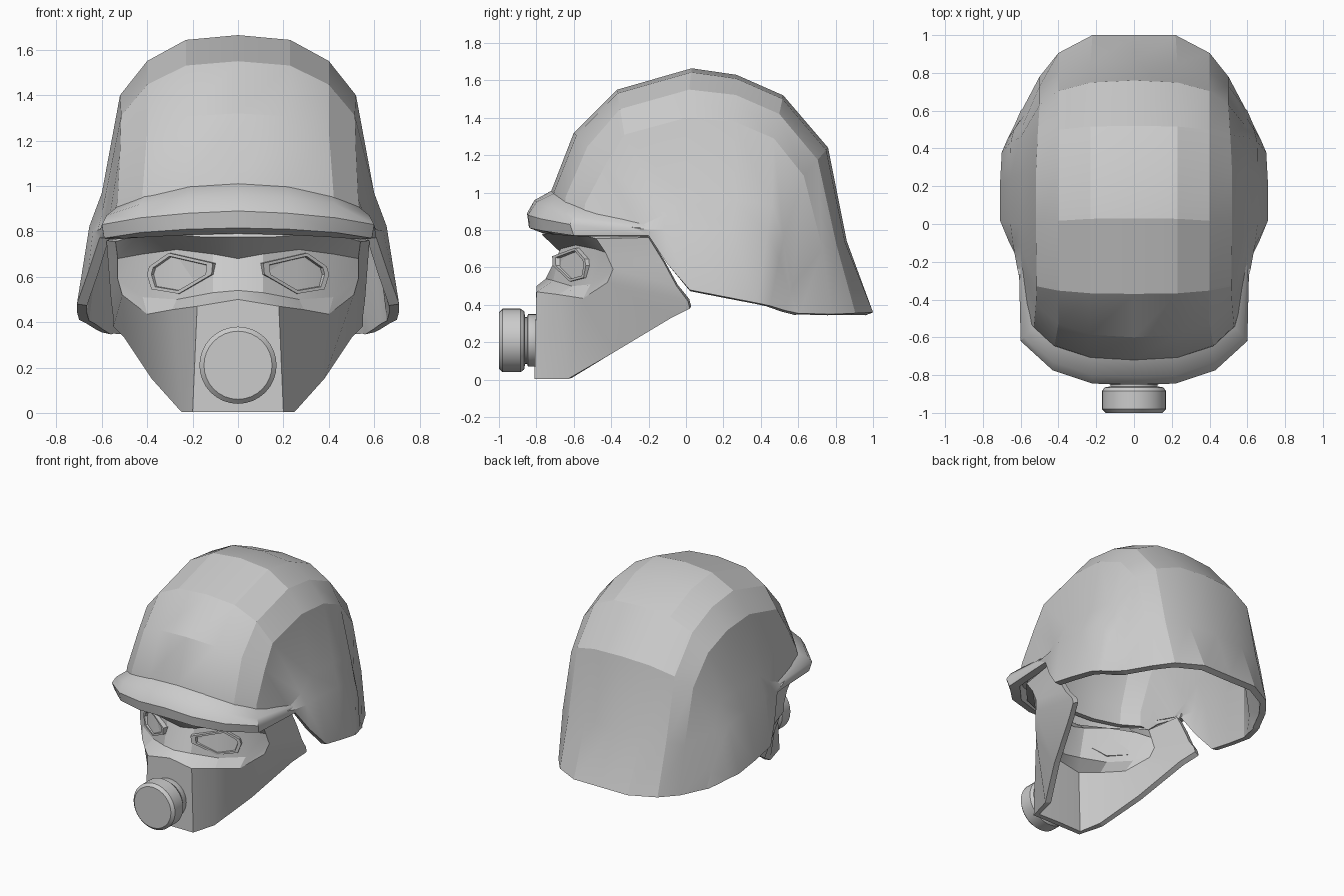
import bpy, bmesh, math
from mathutils import Vector

if "Cube" in bpy.data.objects:
    bpy.data.objects.remove(bpy.data.objects["Cube"])


def finish(name, bm, solid=0.0, angle=28):
    bmesh.ops.remove_doubles(bm, verts=bm.verts, dist=0.0005)
    bmesh.ops.dissolve_degenerate(bm, dist=0.0005, edges=bm.edges)
    bmesh.ops.recalc_face_normals(bm, faces=bm.faces)
    mid = sum((v.co for v in bm.verts), Vector()) / len(bm.verts)
    if solid:
        mid.y += 0.3 if mid.y < -0.2 else 0
        if sum(f.normal.dot(f.calc_center_median() - mid) * f.calc_area() for f in bm.faces) < 0:
            bmesh.ops.reverse_faces(bm, faces=bm.faces)
    me = bpy.data.meshes.new(name)
    bm.to_mesh(me)
    bm.free()
    ob = bpy.data.objects.new(name, me)
    bpy.context.collection.objects.link(ob)
    bpy.ops.object.select_all(action='DESELECT')
    ob.select_set(True)
    bpy.context.view_layer.objects.active = ob
    if solid:
        m = ob.modifiers.new("thickness", 'SOLIDIFY')
        m.thickness, m.offset = solid, -1
        bpy.ops.object.modifier_apply(modifier=m.name)
    bpy.ops.object.shade_smooth_by_angle(angle=math.radians(angle))
    return ob


def loft(name, curves, closed=False, caps=False, solid=0.0, angle=28):
    bm = bmesh.new()
    rows = [[bm.verts.new(p) for p in c] for c in curves]
    n = len(rows[0])
    for a, b in zip(rows, rows[1:]):
        for i in range(n if closed else n - 1):
            j = (i + 1) % n
            bm.faces.new((a[i], a[j], b[j], b[i]))
    if caps:
        bm.faces.new(rows[0])
        bm.faces.new(rows[-1])
    return finish(name, bm, solid, angle)


def mirrored(curves):
    return [[(-x, y, z) for x, y, z in c] for c in reversed(curves[1:])] + curves


def blend(a, b, t, dx=0.0):
    return [(p[0] + (q[0] - p[0]) * t + dx, p[1] + (q[1] - p[1]) * t,
             p[2] + (q[2] - p[2]) * t) for p, q in zip(a, b)]


def at_x(curve, xs):
    return [(x, p[1], p[2]) for x, p in zip(xs, curve)]


# Helmet shell: curves running front to back, from the centre line to the ear edge
crown = [(0, y, z) for y, z in (
    (-.74, .86), (-.72, 1.01), (-.60, 1.32), (-.37, 1.55), (.03, 1.665),
    (.27, 1.63), (.52, 1.52), (.76, 1.24), (.86, .74), (1.0, .36))]
temple = [(.54, -.55, .84), (.53, -.54, .94), (.52, -.43, 1.15), (.515, -.33, 1.31),
          (.52, .0, 1.40), (.52, .26, 1.38), (.51, .47, 1.29), (.50, .63, 1.09),
          (.50, .73, .70), (.50, .78, .35)]
ear_top = [(.56, -.52, .83), (.57, -.42, .84), (.59, -.25, .82), (.60, -.12, .88),
           (.60, .0, .97), (.60, .26, .96), (.60, .46, .94), (.59, .52, .75),
           (.585, .57, .5), (.59, .61, .355)]
ear_edge = [(.57, -.50, .80), (.58, -.40, .80), (.61, -.20, .77), (.66, -.10, .62),
            (.71, .02, .48), (.71, .20, .445), (.70, .38, .41), (.67, .45, .395),
            (.63, .53, .37), (.60, .60, .355)]
inner = at_x(blend(crown, temple, .08), [.23] * 9 + [.22])
inner[-1] = (.22, 1.0, .36)
outer = at_x(blend(crown, temple, .43), [.42, .42] + [.40] * 8)
bulge = blend(ear_top, ear_edge, .3, .022)
bulge = [ear_top[0], ear_top[1]] + bulge[2:8] + blend(ear_top, ear_edge, .3)[8:]
loft("helmet_shell", mirrored([crown, inner, outer, temple, ear_top, bulge, ear_edge]),
     solid=.045, angle=20)

# Brim: closed cross-sections swept from the centre to the tapered ends
brim = [
    [(0, -.72, 1.01), (0, -.81, .96), (0, -.85, .89), (0, -.84, .815), (0, -.77, .79)],
    [(.22, -.70, 1.0), (.22, -.80, .95), (.22, -.845, .88), (.22, -.835, .81), (.20, -.77, .785)],
    [(.41, -.63, .96), (.43, -.73, .92), (.43, -.775, .86), (.43, -.76, .795), (.40, -.70, .775)],
    [(.53, -.54, .91), (.58, -.60, .87), (.60, -.62, .83), (.59, -.60, .77), (.54, -.55, .765)],
    [(.58, -.18, .83), (.60, -.18, .82), (.61, -.19, .80), (.61, -.20, .77), (.56, -.20, .765)]]
loft("brim", mirrored(brim), closed=True, caps=True, angle=35)

# Face mask: rows from chin edge to brow, each from the centre to the rear edge
mask = [
    [(0, -.81, .005), (.20, -.81, .005), (.25, -.63, .005), (.38, -.38, .15), (.50, -.08, .33), (.55, .02, .38)],
    [(0, -.80, .50), (.18, -.80, .47), (.29, -.68, .455), (.40, -.55, .435), (.51, -.42, .52), (.55, .01, .42)],
    [(0, -.75, .54), (.11, -.71, .53), (.27, -.61, .50), (.42, -.51, .51), (.53, -.39, .59), (.56, -.05, .50)],
    [(0, -.67, .68), (.11, -.67, .70), (.27, -.59, .72), (.42, -.49, .70), (.53, -.43, .68), (.57, -.12, .63)],
    [(0, -.77, .775), (.15, -.77, .775), (.35, -.70, .79), (.44, -.60, .785), (.54, -.48, .755), (.58, -.20, .76)]]
loft("face_mask", mirrored([list(c) for c in zip(*mask)]), solid=.04, angle=22)

# Eye frames with recessed lenses
outline = [(.105, .66), (.11, .61), (.255, .525), (.375, .545), (.395, .61), (.385, .645), (.30, .705)]
cx = sum(p[0] for p in outline) / 7
cz = sum(p[1] for p in outline) / 7
for side, sx in (("left", 1), ("right", -1)):
    levels = []
    for scale, out in ((1, -.04), (1, .022), (.84, .022), (.80, -.002)):
        ring = []
        for px, pz in outline:
            x, z = cx + (px - cx) * scale, cz + (pz - cz) * scale
            ring.append((sx * (x + out * .3), -.70 + (x - .1) * .62 - out * .85, z))
        levels.append(ring)
    loft("eye_" + side, levels, closed=True, caps=True, angle=20)

# Breathing filter: lathed profile around the y axis
profile = [(.12, -1.0), (.15, -1.0), (.17, -.98), (.17, -.885), (.155, -.865),
           (.125, -.86), (.125, -.85), (.14, -.845), (.14, -.80), (.13, -.78)]
rings = [[(r * math.cos(a), y, .21 + r * math.sin(a))
          for a in (2 * math.pi * i / 32 for i in range(32))] for r, y in profile]
loft("breathing_filter", rings, closed=True, caps=True, angle=30)
